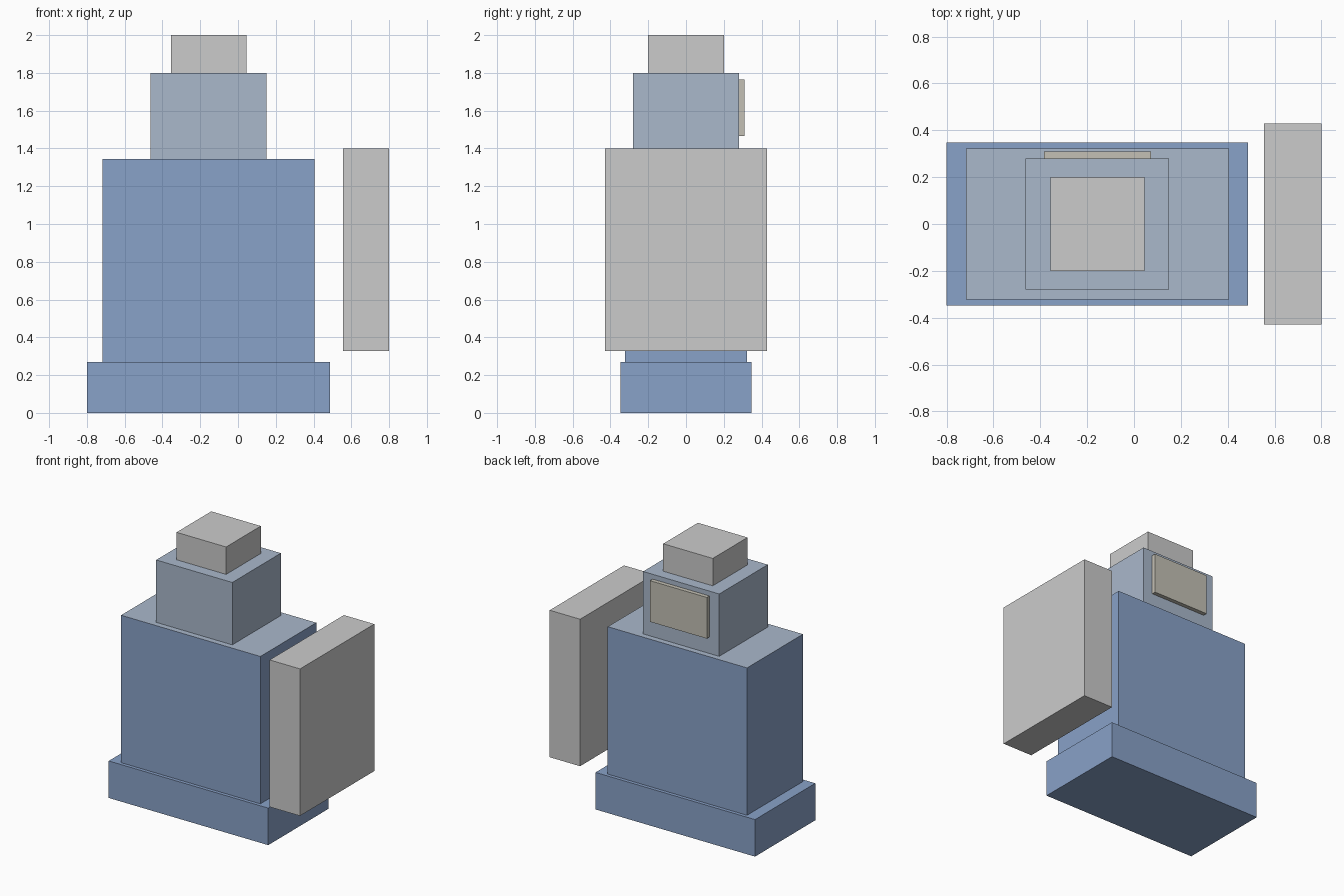
import bpy

if "Cube" in bpy.data.objects:
    bpy.data.objects.remove(bpy.data.objects["Cube"])


def material(name, rgb):
    mat = bpy.data.materials.new(name)
    mat.diffuse_color = (*rgb, 1)
    mat.use_nodes = True
    mat.node_tree.nodes["Principled BSDF"].inputs["Base Color"].default_value = mat.diffuse_color
    return mat


def box(name, x, y, z, mat=None):
    """Box from (min, max) ranges on each axis."""
    bpy.ops.mesh.primitive_cube_add(size=1)
    obj = bpy.context.object
    obj.name = name
    ranges = (x, y, z)
    size = [b - a for a, b in ranges]
    centre = [(a + b) / 2 for a, b in ranges]
    for v in obj.data.vertices:
        v.co = [c + s * k for c, s, k in zip(centre, size, v.co)]
    if mat:
        obj.data.materials.append(mat)
    return obj


blue = material("blue", (0.25, 0.36, 0.58))
pale_blue = material("pale_blue", (0.40, 0.48, 0.60))
beige = material("beige", (0.55, 0.53, 0.46))

# Stepped tower, bottom to top
box("base", (-0.80, 0.487), (-0.347, 0.347), (0, 0.27), blue)
body = box("body", (-0.718, 0.406), (-0.322, 0.322), (0.27, 1.345), blue)
box("upper_block", (-0.464, 0.15), (-0.28, 0.28), (1.345, 1.80), pale_blue)
box("cap", (-0.356, 0.044), (-0.20, 0.20), (1.80, 2.0))

# Paler top face on the body
body.data.materials.append(pale_blue)
for face in body.data.polygons:
    if face.normal.z > 0.5:
        face.material_index = 1

# Thin plate on the back of the upper block
box("back_plate", (-0.385, 0.073), (0.28, 0.31), (1.465, 1.765), beige)

# Separate slab standing off the right side
box("side_slab", (0.555, 0.80), (-0.428, 0.428), (0.328, 1.40))
